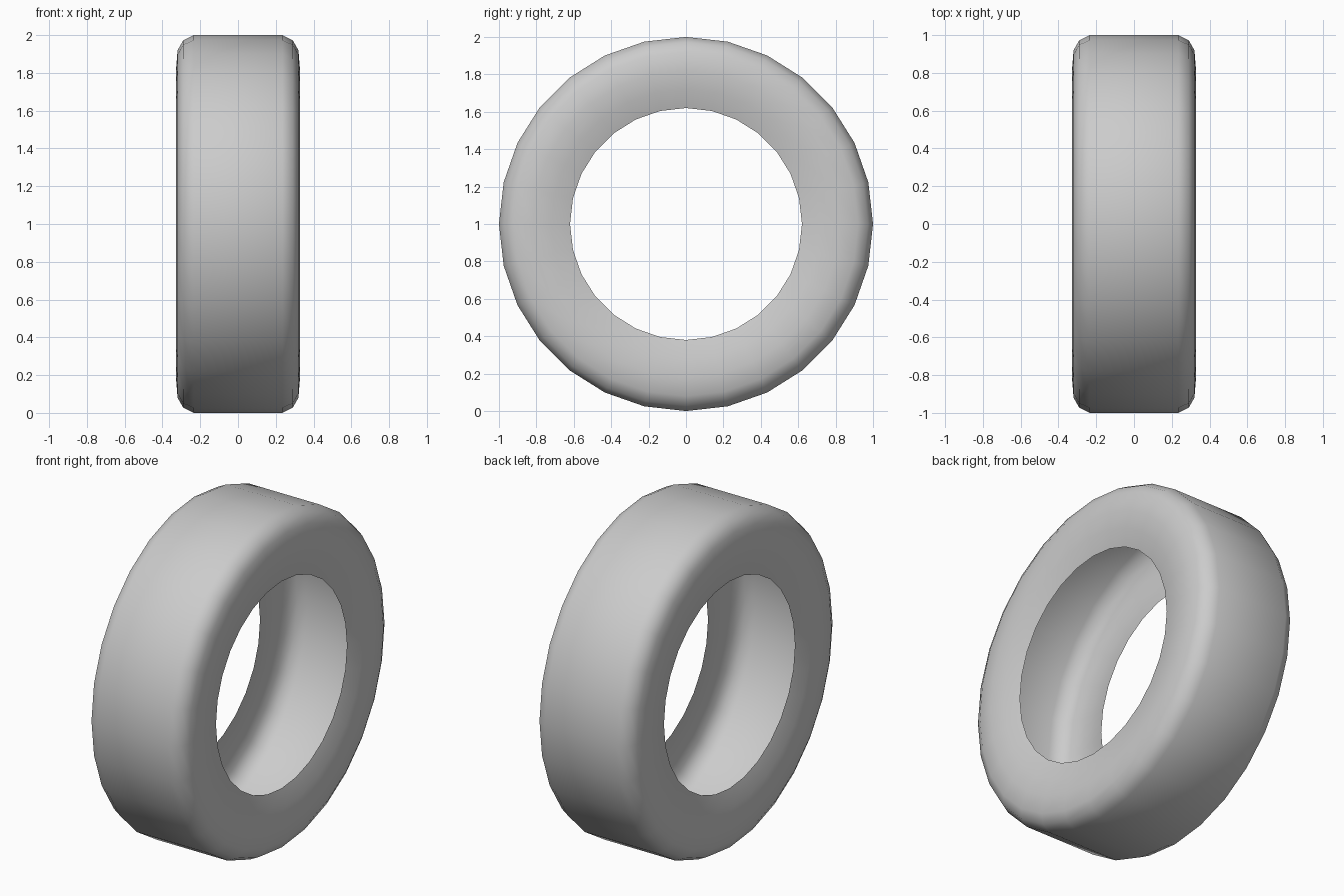
import bpy, bmesh, math

if "Cube" in bpy.data.objects:
    bpy.data.objects.remove(bpy.data.objects["Cube"])

SEGMENTS = 28

# Half of the tyre cross-section as (x, radius), from inner lip to tread
half = [(0.288, 0.62), (0.318, 0.72), (0.328, 0.82), (0.32, 0.92),
        (0.29, 0.972), (0.235, 1.0)]
profile = half + [(-x, r) for x, r in reversed(half)]

# Tyre: open shell made by revolving the cross-section around the x axis
bm = bmesh.new()
rings = []
for i in range(SEGMENTS):
    a = 2 * math.pi * i / SEGMENTS
    rings.append([bm.verts.new((x, r * math.sin(a), 1 + r * math.cos(a)))
                  for x, r in profile])
for i in range(SEGMENTS):
    p, q = rings[i], rings[(i + 1) % SEGMENTS]
    for j in range(len(profile) - 1):
        f = bm.faces.new((p[j], p[j + 1], q[j + 1], q[j]))
        f.smooth = True
        # Make every face point away from the tube's core circle
        f.normal_update()
        c = f.calc_center_median()
        r = math.hypot(c.y, c.z - 1)
        out = (c.x, c.y / r * (r - 0.75), (c.z - 1) / r * (r - 0.75))
        if sum(n * o for n, o in zip(f.normal, out)) < 0:
            f.normal_flip()

mesh = bpy.data.meshes.new("tyre")
bm.to_mesh(mesh)
bm.free()
tyre = bpy.data.objects.new("tyre", mesh)
bpy.context.collection.objects.link(tyre)

# Plain grey
grey = bpy.data.materials.new("light_grey")
grey.diffuse_color = (0.6, 0.6, 0.6, 1)
grey.use_nodes = True
grey.node_tree.nodes["Principled BSDF"].inputs["Base Color"].default_value = grey.diffuse_color
mesh.materials.append(grey)
